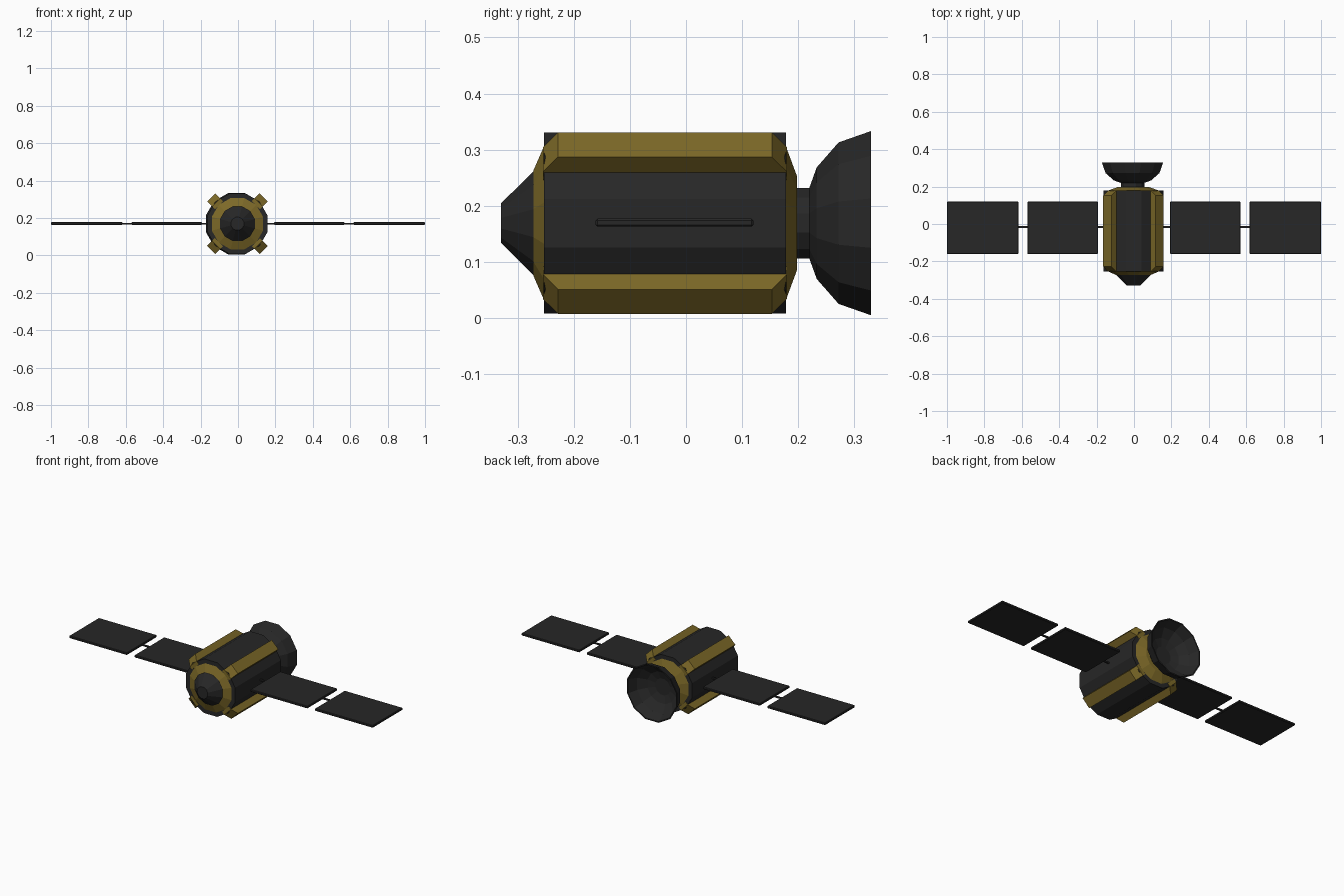
import bpy, bmesh, math
from mathutils import Matrix, Vector

if "Cube" in bpy.data.objects:
    bpy.data.objects.remove(bpy.data.objects["Cube"])

CX, CZ = -0.003, 0.169          # body axis (runs along y)


def mat(name, rgb):
    m = bpy.data.materials.new(name)
    m.diffuse_color = (*rgb, 1)
    m.use_nodes = True
    m.node_tree.nodes["Principled BSDF"].inputs["Base Color"].default_value = m.diffuse_color
    return m


dark = mat("charcoal", (0.020, 0.020, 0.020))
gold = mat("dull gold", (0.205, 0.142, 0.021))


def finish(name, bm, material):
    bmesh.ops.recalc_face_normals(bm, faces=bm.faces)
    me = bpy.data.meshes.new(name)
    bm.to_mesh(me)
    bm.free()
    me.materials.append(material)
    ob = bpy.data.objects.new(name, me)
    bpy.context.collection.objects.link(ob)
    return ob


def lathe(name, profile, material, sides=12, cx=CX):
    """Flat-sided turned part around y; profile is a list of (y, radius)."""
    bm = bmesh.new()
    rings = []
    for y, r in profile:
        angles = [2 * math.pi * (i + 0.5) / sides for i in range(sides)]
        rings.append([bm.verts.new((cx + r * math.cos(a), y, CZ + r * math.sin(a))) for a in angles])
    for a, b in zip(rings, rings[1:]):
        for i in range(sides):
            j = (i + 1) % sides
            bm.faces.new((a[i], a[j], b[j], b[i]))
    bm.faces.new(rings[0])
    bm.faces.new(rings[-1])
    return finish(name, bm, material)


def box(name, lo, hi, material, bevel=0):
    bm = bmesh.new()
    lo, hi = Vector(lo), Vector(hi)
    bmesh.ops.create_cube(bm, size=1, matrix=Matrix.Translation((lo + hi) / 2) @ Matrix.Diagonal((*(hi - lo), 1)))
    if bevel:
        bmesh.ops.bevel(bm, geom=bm.edges[:], offset=bevel, segments=1, affect='EDGES')
    return finish(name, bm, material)


# Main hull, end collars, nose
lathe("hull", [(-0.253, 0.167), (0.178, 0.167)], dark)
lathe("front_collar", [(-0.250, 0.146), (-0.253, 0.142), (-0.272, 0.097)], gold)
lathe("rear_collar", [(0.175, 0.146), (0.178, 0.142), (0.198, 0.086)], gold)
lathe("nose_cone", [(-0.270, 0.098), (-0.330, 0.036)], dark)

# Antenna neck and hollow dish
lathe("dish_neck", [(0.190, 0.065), (0.225, 0.065)], dark, cx=-0.007)
lathe("dish", [(0.218, 0.060), (0.233, 0.103), (0.272, 0.149), (0.330, 0.170),
               (0.330, 0.163), (0.278, 0.140), (0.243, 0.095), (0.230, 0.050)], dark, cx=-0.008)

# Four diagonal rails with chamfered ends
for k in range(4):
    a = math.radians(45 + 90 * k)
    out = Vector((math.cos(a), 0, math.sin(a)))
    side = Vector((-out.z, 0, out.x))
    bm = bmesh.new()
    loops = []
    for s in (-0.031, 0.031):
        loops.append([bm.verts.new(Vector((CX, y, CZ)) + out * r + side * s) for y, r in
                      ((-0.255, 0.140), (-0.255, 0.160), (-0.228, 0.198), (0.153, 0.198), (0.180, 0.160), (0.180, 0.140))])
    p, q = loops
    bm.faces.new(p)
    bm.faces.new(q)
    for i in range(6):
        j = (i + 1) % 6
        bm.faces.new((p[i], p[j], q[j], q[i]))
    finish(f"rail_{k + 1}", bm, gold)

# Solar panels and their connecting arms on both sides
for label, s in (("left", -1), ("right", 1)):
    for part, x0, x1 in (("inner", 0.193, 0.570), ("outer", 0.618, 1.0)):
        xs = sorted((s * x0, s * x1))
        box(f"{label}_{part}_panel", (xs[0], -0.161, 0.163), (xs[1], 0.120, 0.177), dark, 0.003)
    xs = sorted((s * 0.14, s * 0.64))
    box(f"{label}_arm", (xs[0], -0.021, 0.166), (xs[1], -0.012, 0.174), dark)
